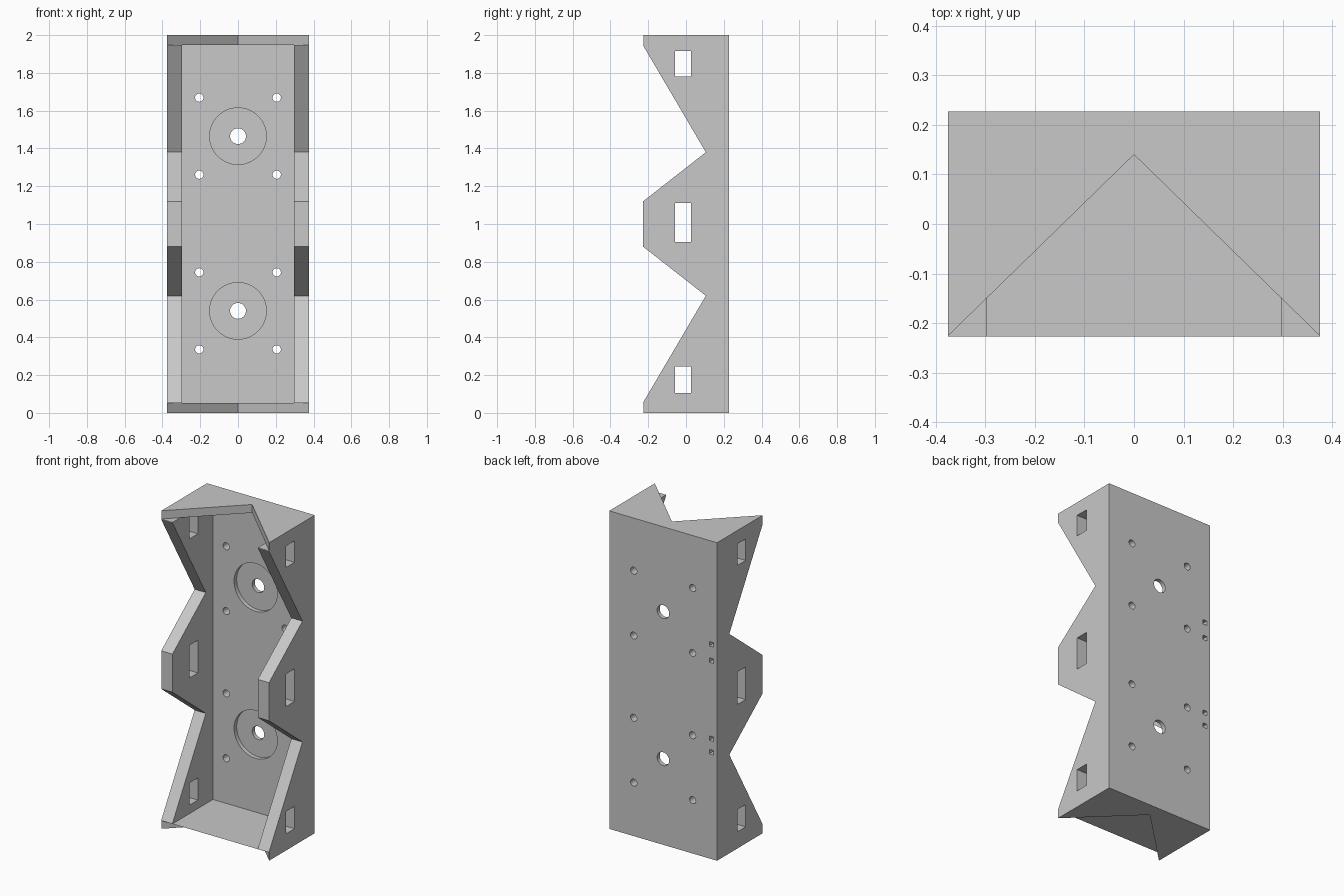
import bpy
import bmesh
from mathutils import Matrix

cube = bpy.data.objects.get("Cube")
if cube:
    bpy.data.objects.remove(cube, do_unlink=True)

grey = bpy.data.materials.new("plain grey")
grey.use_nodes = True
colour = (0.58, 0.58, 0.58, 1)
grey.diffuse_color = colour
grey.node_tree.nodes["Principled BSDF"].inputs["Base Color"].default_value = colour

W, FRONT, BACK, H = 0.375, -0.227, 0.227, 2.0
WALL, PLATE = 0.078, 0.052


def make_object(name, bm):
    bmesh.ops.recalc_face_normals(bm, faces=bm.faces)
    mesh = bpy.data.meshes.new(name)
    bm.to_mesh(mesh)
    bm.free()
    mesh.materials.append(grey)
    obj = bpy.data.objects.new(name, mesh)
    bpy.context.collection.objects.link(obj)
    return obj


def prism(name, points, offset):
    """Extrude a closed outline of 3D points along an offset."""
    bm = bmesh.new()
    face = bm.faces.new([bm.verts.new(p) for p in points])
    moved = bmesh.ops.extrude_face_region(bm, geom=[face])["geom"]
    bmesh.ops.translate(bm, vec=offset, verts=[v for v in moved if isinstance(v, bmesh.types.BMVert)])
    return make_object(name, bm)


def box(name, lo, hi):
    outline = [(lo[0], lo[1], lo[2]), (hi[0], lo[1], lo[2]), (hi[0], hi[1], lo[2]), (lo[0], hi[1], lo[2])]
    return prism(name, outline, (0, 0, hi[2] - lo[2]))


def drill(name, x, z, radius, y0, y1, sides=32):
    bm = bmesh.new()
    bmesh.ops.create_cone(bm, cap_ends=True, segments=sides, radius1=radius, radius2=radius, depth=y1 - y0,
                          matrix=Matrix.Translation((x, (y0 + y1) / 2, z)) @ Matrix.Rotation(1.5707963, 4, 'X'))
    return make_object(name, bm)


def cut(target, cutter):
    cutter.hide_render = True
    mod = target.modifiers.new("cut", 'BOOLEAN')
    mod.operation, mod.solver, mod.object = 'DIFFERENCE', 'EXACT', cutter
    bpy.context.view_layer.objects.active = target
    bpy.ops.object.modifier_apply(modifier=mod.name)
    bpy.data.objects.remove(cutter, do_unlink=True)


# Solid body with the zigzag side profile, mirrored about mid height
half = [(FRONT, 0.055), (0.105, 0.62), (FRONT, 0.88)]
profile = [(BACK, 0), (FRONT, 0)] + half
profile += [(y, H - z) for y, z in reversed(half)] + [(FRONT, H), (BACK, H)]
bracket = prism("mounting_bracket", [(-W, y, z) for y, z in profile], (2 * W, 0, 0))

# Hollow interior, leaving side walls, back plate and end plates
cut(bracket, box("interior_cutter", (-W + WALL, -0.5, PLATE), (W - WALL, BACK - PLATE, H - PLATE)))

# V openings in both end plates
for z in (-0.1, H - PLATE):
    vee = [(0, 0.14, z), (-0.554, -0.4, z), (0.554, -0.4, z)]
    cut(bracket, prism("vee_cutter", vee, (0, 0, 0.1 + PLATE)))

# Rectangular slots through both side walls
for z0, z1 in ((0.105, 0.245), (0.905, 1.11), (1.78, 1.915)):
    cut(bracket, box("slot_cutter", (-0.5, -0.057, z0), (0.5, 0.026, z1)))

# Round recesses, centre holes and screw holes in the back plate
for z in (0.54, 1.465):
    cut(bracket, drill("recess_cutter", 0, z, 0.15, 0.1, BACK - PLATE + 0.026, 64))
    cut(bracket, drill("centre_hole_cutter", 0, z, 0.042, 0.1, 0.4))
    for dx in (-0.205, 0.205):
        for dz in (-0.204, 0.204):
            cut(bracket, drill("screw_hole_cutter", dx, z + dz, 0.022, 0.1, 0.4, 24))

# Small blind pockets in the back of one side wall
for z in (0.672, 0.757, 1.248, 1.35):
    cut(bracket, box("pocket_cutter", (-0.351, BACK - 0.05, z - 0.014), (-0.321, 0.4, z + 0.014)))

# Smooth hole walls, sharp edges elsewhere
bpy.ops.object.select_all(action='DESELECT')
bracket.select_set(True)
bpy.context.view_layer.objects.active = bracket
bpy.ops.object.shade_smooth_by_angle(angle=0.5)
